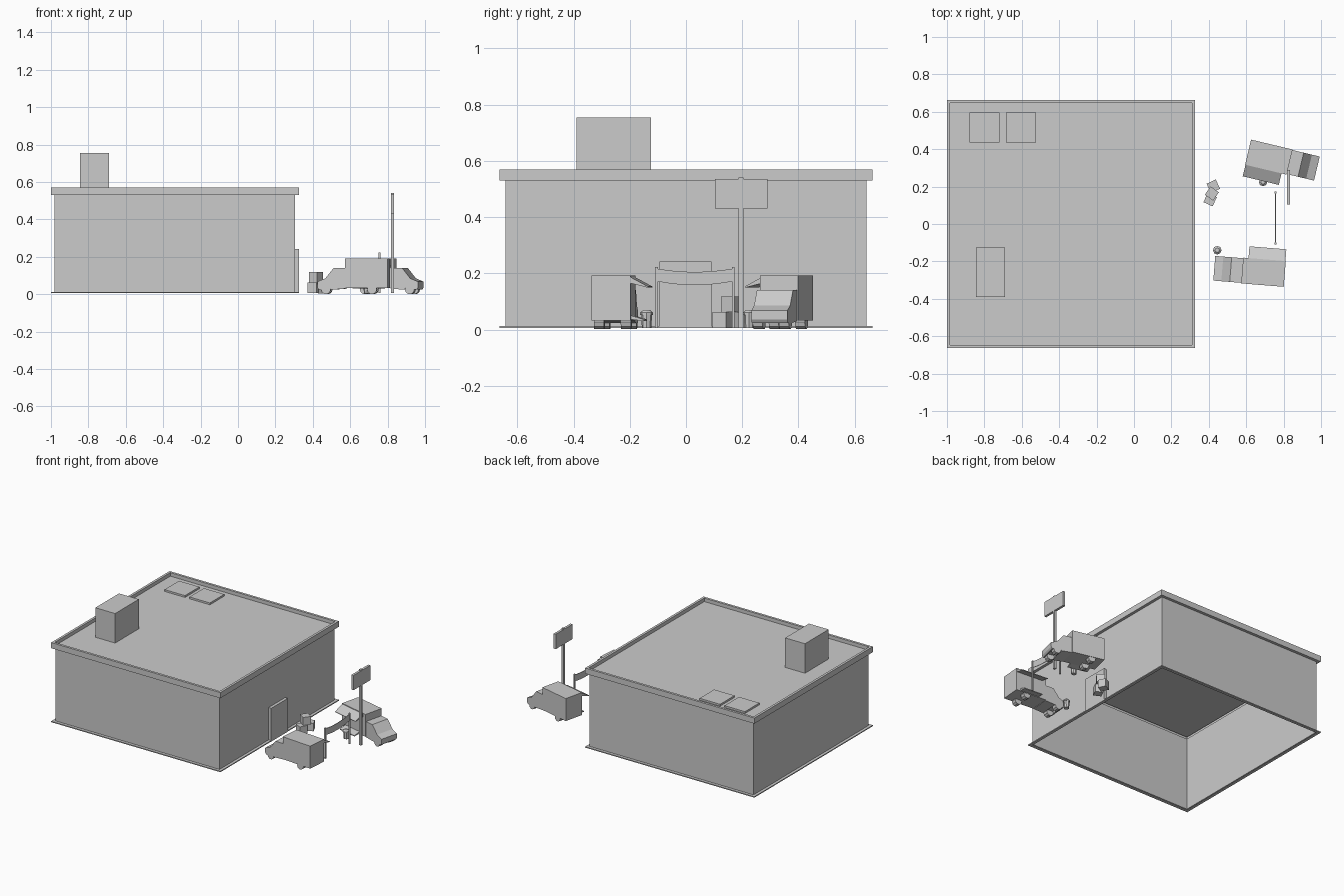
import bpy, bmesh, math
from mathutils import Matrix, Vector

if "Cube" in bpy.data.objects:
    bpy.data.objects.remove(bpy.data.objects["Cube"])


def make(name, verts, faces, mat=Matrix()):
    me = bpy.data.meshes.new(name)
    me.from_pydata([mat @ Vector(v) for v in verts], [], faces)
    bm = bmesh.new()
    bm.from_mesh(me)
    bmesh.ops.recalc_face_normals(bm, faces=bm.faces)
    bm.to_mesh(me)
    bm.free()
    ob = bpy.data.objects.new(name, me)
    bpy.context.collection.objects.link(ob)
    return ob


def box(name, x0, x1, y0, y1, z0, z1, mat=Matrix()):
    v = [(x, y, z) for z in (z0, z1) for x, y in ((x0, y0), (x1, y0), (x1, y1), (x0, y1))]
    f = [(0, 1, 2, 3), (4, 5, 6, 7)] + [(i, (i + 1) % 4, (i + 1) % 4 + 4, i + 4) for i in range(4)]
    return make(name, v, f, mat)


def prism(name, prof, axis, a, b, mat=Matrix()):
    """Extrude a closed profile along x or y; the profile is (other axis, z)."""
    n = len(prof)
    v = [(c, p, z) if axis == 'x' else (p, c, z) for c in (a, b) for p, z in prof]
    f = [tuple(range(n)), tuple(range(n, 2 * n))]
    f += [(i, (i + 1) % n, (i + 1) % n + n, i + n) for i in range(n)]
    return make(name, v, f, mat)


def lathe(name, prof, n, mat=Matrix()):
    """Stack of round rings given as (radius, z), capped at both ends."""
    v = [(r * math.cos(2 * math.pi * i / n), r * math.sin(2 * math.pi * i / n), z)
         for r, z in prof for i in range(n)]
    f = [tuple(range(n)), tuple(range(len(v) - n, len(v)))]
    f += [(k * n + i, k * n + (i + 1) % n, (k + 1) * n + (i + 1) % n, (k + 1) * n + i)
          for k in range(len(prof) - 1) for i in range(n)]
    return make(name, v, f, mat)


def place(x, y, z=0, deg=0):
    return Matrix.Translation((x, y, z)) @ Matrix.Rotation(math.radians(deg), 4, 'Z')


# building shell: open underneath, with base flange, parapet and sunken roof
rings = [(.643, .006), (.663, .006), (.663, .013), (.643, .013), (.643, .53),
         (.663, .53), (.663, .57), (.646, .57), (.646, .545)]
v = [(-.337 + sx * h, sy * h, z) for h, z in rings
     for sx, sy in ((-1, -1), (1, -1), (1, 1), (-1, 1))]
f = [(k * 4 + i, k * 4 + (i + 1) % 4, k * 4 + 4 + (i + 1) % 4, k * 4 + 4 + i)
     for k in range(len(rings) - 1) for i in range(4)]
make("building_shell", v, f + [tuple(range(len(v) - 4, len(v)))])

# roof fittings and entrance
box("roof_unit", -.845, -.69, -.39, -.125, .545, .754)
for i, x in enumerate((-.88, -.685)):
    box(f"roof_hatch_{i + 1}", x, x + .16, .435, .597, .545, .558)
box("door", .305, .327, -.095, .09, .006, .242)

# banner hanging between two posts
for i, y in enumerate((-.105, .168)):
    box(f"banner_post_{i + 1}", .752, .762, y - .005, y + .005, .006, .223)
ts = [i / 8 for i in range(9)]
sag = [(-.105 + .273 * t, 4 * t * (1 - t)) for t in ts]
prism("banner", [(y, .217 - .012 * s) for y, s in sag] +
      [(y, .172 - .014 * s) for y, s in reversed(sag)], 'x', .755, .759)

# tall sign
box("sign_pole", .817, .833, .186, .204, .006, .541)
box("sign_board", .817, .834, .103, .29, .43, .535)

# stacked crates
for i, (x, y, z, a) in enumerate(((.407, .13, .006, -25), (.424, .202, .006, 25), (.416, .163, .062, -35))):
    s = .027
    box(f"crate_{i + 1}", -s, s, -s, s, 0, .056, place(x, y, z, a))


# food vans: local origin at rear centre, nose along +x, serving side at -y
def van(name, mat):
    box(name + "_body", 0, .228, -.069, .069, .033, .192, mat)
    cab = [(.228, .03), (.228, .141), (.29, .141), (.335, .085), (.378, .067),
           (.378, .036), (.37, .024), (.36, .024), (.353, .036), (.31, .036), (.303, .024)]
    prism(name + "_cab", cab, 'y', -.066, .066, mat)
    prism(name + "_awning", [(-.069, .187), (-.132, .153), (-.131, .149), (-.069, .165)],
          'x', .002, .2, mat)
    prism(name + "_counter", [(-.069, .05), (-.115, .036), (-.115, .03), (-.069, .036)],
          'x', .03, .17, mat)
    for i, x in enumerate((.085, .332)):
        for j, y in enumerate((-.048, .048)):
            rot = Matrix.Translation((x, y, .026)) @ Matrix.Rotation(math.pi / 2, 4, 'X')
            lathe(f"{name}_wheel_{i}{j}", [(.026, -.018), (.026, .018)], 10, mat @ rot)


van("near_van", place(.806, -.267, 0, 175.4))
van("far_van", place(.61, .384, 0, -13.4))

# bins beside the vans
for i, (x, y) in enumerate(((.445, -.14), (.69, .225))):
    lathe(f"bin_{i + 1}", [(.017, .005), (.019, .052), (.023, .052), (.023, .06), (.012, .07)],
          8, place(x, y))
